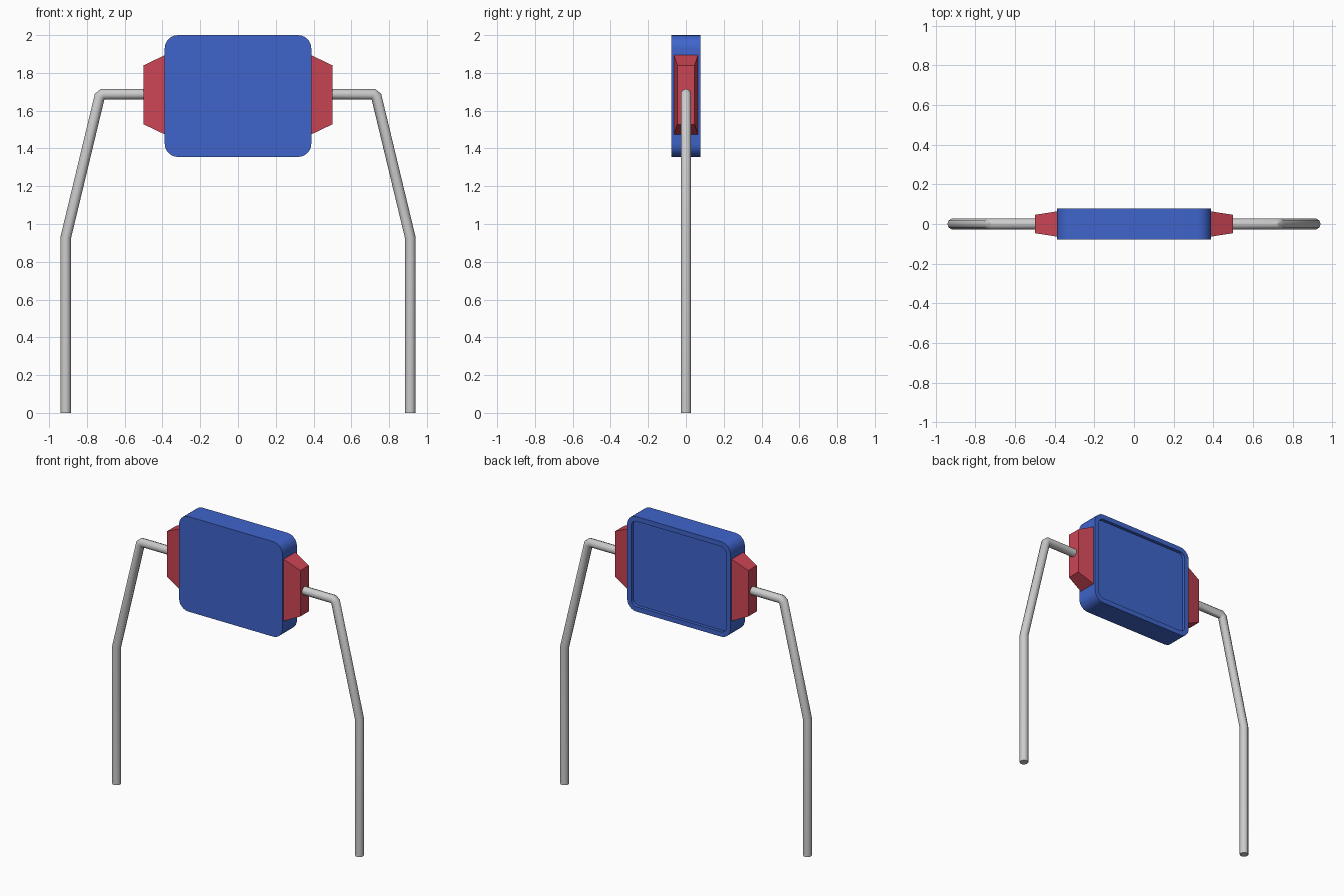
import bpy, bmesh
from math import sin, cos, pi
from mathutils import Vector

if "Cube" in bpy.data.objects:
    bpy.data.objects.remove(bpy.data.objects["Cube"])


def finish(name, bm, color=None, smooth=False, mirror=False):
    bmesh.ops.recalc_face_normals(bm, faces=bm.faces)
    me = bpy.data.meshes.new(name)
    bm.to_mesh(me)
    bm.free()
    ob = bpy.data.objects.new(name, me)
    bpy.context.collection.objects.link(ob)
    if color:
        mat = bpy.data.materials.new(name + "_paint")
        mat.diffuse_color = color
        mat.use_nodes = True
        mat.node_tree.nodes["Principled BSDF"].inputs["Base Color"].default_value = mat.diffuse_color
        me.materials.append(mat)
    if mirror:
        ob.modifiers.new("Mirror", 'MIRROR').use_mirror_merge = False
    if smooth:
        bpy.ops.object.select_all(action='DESELECT')
        ob.select_set(True)
        bpy.context.view_layer.objects.active = ob
        bpy.ops.object.shade_smooth_by_angle(angle=0.65)
    return ob


def skin(bm, rings, cap_start=True, cap_end=True):
    """Join successive rings of points with quads and close the ends."""
    vs = [[bm.verts.new(p) for p in r] for r in rings]
    n = len(vs[0])
    for a, b in zip(vs, vs[1:]):
        for i in range(n):
            j = (i + 1) % n
            bm.faces.new((a[i], a[j], b[j], b[i]))
    if cap_start:
        bm.faces.new(vs[0])
    if cap_end:
        bm.faces.new(vs[-1])


def rounded_rect(hx, hz, r, y, zc, seg=6):
    pts = []
    for k, (sx, sz) in enumerate(((1, 1), (-1, 1), (-1, -1), (1, -1))):
        for i in range(seg + 1):
            a = (k + i / seg) * pi / 2
            pts.append((sx * (hx - r) + r * cos(a), y,
                        zc + sz * (hz - r) + r * sin(a)))
    return pts


# Body block with a shallow recessed panel on the back
HX, HZ, HY, ZC, R = 0.388, 0.3225, 0.078, 1.6775, 0.07
LIP, DEPTH = 0.033, 0.022
bm = bmesh.new()
skin(bm, [
    rounded_rect(HX, HZ, R, -HY, ZC),
    rounded_rect(HX, HZ, R, HY, ZC),
    rounded_rect(HX - LIP, HZ - LIP, R - LIP, HY, ZC),
    rounded_rect(HX - LIP, HZ - LIP, R - LIP, HY - DEPTH, ZC),
])
finish("body", bm, (0.05, 0.13, 0.6, 1), smooth=True)


# Tapered end caps
def rect(x, hy, z0, z1):
    return [(x, -hy, z0), (x, hy, z0), (x, hy, z1), (x, -hy, z1)]


bm = bmesh.new()
skin(bm, [rect(0.385, 0.064, 1.473, 1.895), rect(0.5, 0.046, 1.528, 1.84)])
finish("end_cap", bm, (0.6, 0.06, 0.09, 1), mirror=True)

# Bent wire legs, swept with mitred joints
RAD, SIDES = 0.028, 10
path = [Vector((x, 0, z)) for x, z in
        ((0.49, 1.687), (0.716, 1.687), (0.733, 1.673), (0.912, 0.928), (0.912, 0))]
dirs = [(b - a).normalized() for a, b in zip(path, path[1:])]
rings = []
for i, p in enumerate(path):
    d0, d1 = dirs[max(i - 1, 0)], dirs[min(i, len(dirs) - 1)]
    t = (d0 + d1).normalized()
    side = Vector((-t.z, 0, t.x)) / t.dot(d0)
    rings.append([p + RAD * (cos(a) * side + sin(a) * Vector((0, 1, 0)))
                  for a in (2 * pi * k / SIDES for k in range(SIDES))])
bm = bmesh.new()
skin(bm, rings)
finish("wire_leg", bm, smooth=True, mirror=True)
